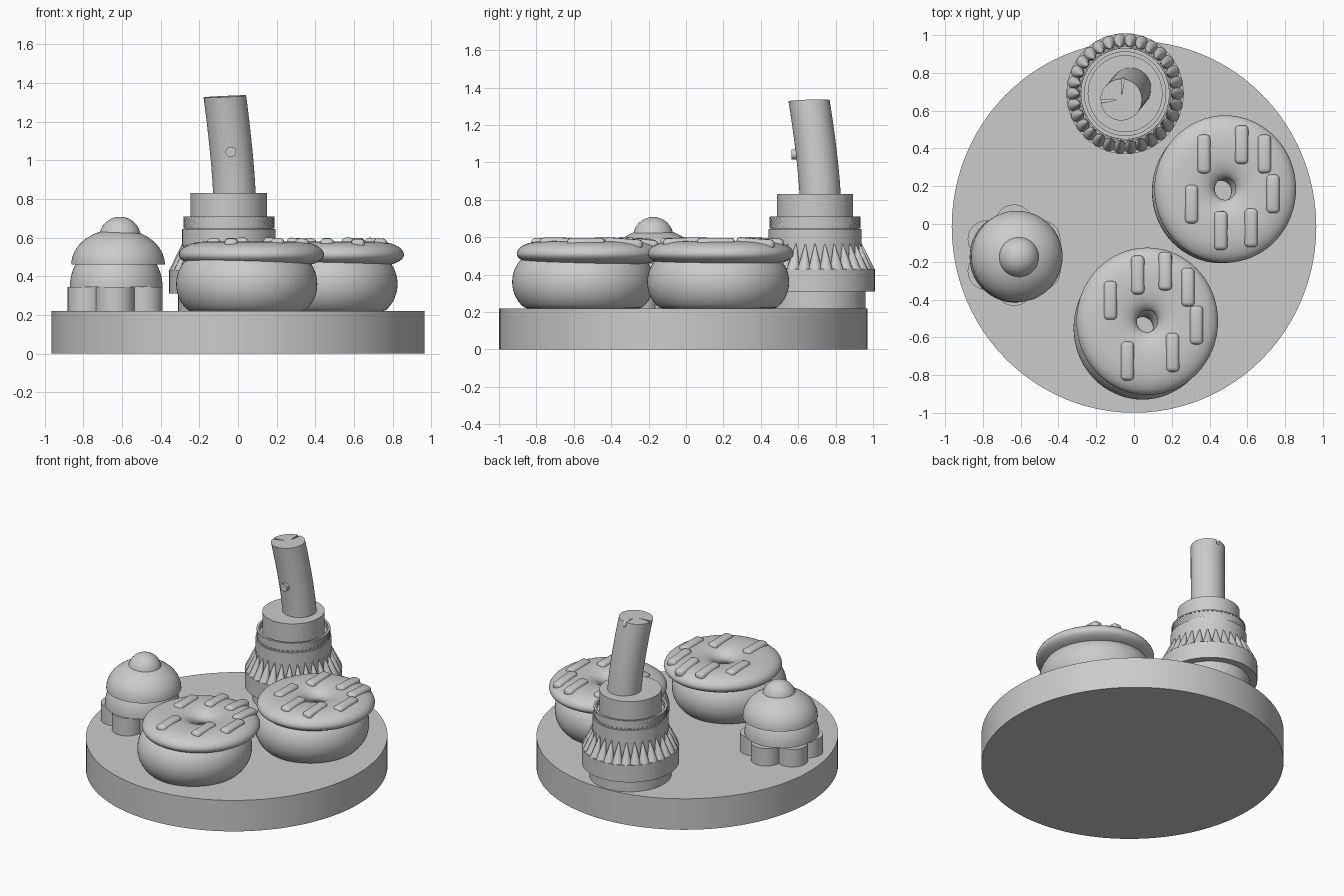
import bpy
import bmesh
from math import sin, cos, pi, radians, sqrt
from mathutils import Matrix, Vector

if "Cube" in bpy.data.objects:
    bpy.data.objects.remove(bpy.data.objects["Cube"], do_unlink=True)

grey = bpy.data.materials.new("plain_grey")
grey.use_nodes = True
grey.diffuse_color = (0.6, 0.6, 0.6, 1)
grey.node_tree.nodes["Principled BSDF"].inputs["Base Color"].default_value = (0.6, 0.6, 0.6, 1)


def finish(name, bm, loc=(0, 0, 0), scale=(1, 1, 1), angle=35):
    bmesh.ops.remove_doubles(bm, verts=bm.verts, dist=1e-5)
    bmesh.ops.recalc_face_normals(bm, faces=bm.faces)
    mesh = bpy.data.meshes.new(name)
    bm.to_mesh(mesh)
    bm.free()
    mesh.materials.append(grey)
    ob = bpy.data.objects.new(name, mesh)
    bpy.context.collection.objects.link(ob)
    ob.location, ob.scale = loc, scale
    bpy.ops.object.select_all(action='DESELECT')
    ob.select_set(True)
    bpy.context.view_layer.objects.active = ob
    bpy.ops.object.shade_smooth_by_angle(angle=radians(angle))
    return ob


def lathe(name, profile, loc, scale=(1, 1, 1), seg=64, closed=False, shift=None):
    """Revolve (radius, z) points about z; open profiles start and end on the axis."""
    bm = bmesh.new()
    rings = []
    for r, z in profile:
        ring = []
        for i in range(seg):
            p = Vector((r * cos(2 * pi * i / seg), r * sin(2 * pi * i / seg), z))
            ring.append(bm.verts.new(shift(p) if shift else p))
        rings.append(ring)
    pairs = list(zip(rings, rings[1:])) + ([(rings[-1], rings[0])] if closed else [])
    for a, b in pairs:
        for i in range(seg):
            j = (i + 1) % seg
            bm.faces.new((a[i], a[j], b[j], b[i]))
    return finish(name, bm, loc, scale)


def cylinder(name, r, z0, z1, loc, scale=(1, 1, 1), seg=64):
    return lathe(name, [(0, z0), (r, z0), (r, z1), (0, z1)], loc, scale, seg)


def dome(name, r, height, z, loc):
    arc = [(r * cos(pi / 2 * i / 16), z + height * sin(pi / 2 * i / 16)) for i in range(17)]
    return lathe(name, [(0, z)] + arc, loc)


# Plate
cylinder("plate", 0.965, 0, 0.22, (0, -0.015, 0), (1, 1.02, 1), 96)


# Doughnuts: dough ring with a flat base, icing ring and sprinkles
def icing_top(r):
    t = (r - 0.215) / 0.16
    return 0.51 + 0.07 * sqrt(max(0.0, 1 - abs(t) ** 2.4))


def doughnut(name, body, icing, sprinkles):
    dough = []
    for i in range(48):
        a = 2 * pi * i / 48
        dough.append((0.21 + 0.155 * cos(a), max(0.22, 0.36 + 0.17 * sin(a))))
    lathe(name + "_dough", dough, (*body, 0), (1, 1.04, 1), closed=True)
    glaze = []
    for i in range(48):
        a = 2 * pi * i / 48
        c = cos(a)
        r = 0.215 + 0.16 * c
        glaze.append((r, icing_top(r) if sin(a) >= 0 else 0.51 + 0.06 * sin(a)))
    lathe(name + "_icing", glaze, (*icing, 0), (1, 1.04, 1), closed=True)
    for k, (x, y) in enumerate(sprinkles):
        r = sqrt((x - icing[0]) ** 2 + (y - icing[1]) ** 2)
        bm = bmesh.new()
        bmesh.ops.create_cube(bm, size=1, matrix=Matrix.Diagonal((0.07, 0.205, 0.06, 1)))
        bmesh.ops.bevel(bm, geom=bm.edges[:], offset=0.022, segments=3,
                        profile=0.5, affect='EDGES')
        ob = finish(f"{name}_sprinkle_{k + 1}", bm, (x, y, icing_top(r) - 0.013))
        # lean with the slope of the icing
        slope = (icing_top(r + 0.03) - icing_top(r - 0.03)) / 0.06
        ob.rotation_euler[0] = 0.7 * slope * (y - icing[1]) / r
        ob.rotation_euler[1] = -0.7 * slope * (x - icing[0]) / r


doughnut("front_doughnut", (0.045, -0.55), (0.07, -0.515),
         [(-0.125, -0.405), (0.02, -0.27), (0.165, -0.25), (0.285, -0.335),
          (0.33, -0.535), (0.205, -0.68), (-0.035, -0.725)])
doughnut("left_doughnut", (0.46, 0.172), (0.483, 0.185),
         [(0.37, 0.37), (0.57, 0.42), (0.69, 0.37), (0.735, 0.16),
          (0.62, -0.02), (0.46, -0.035), (0.305, 0.105)])

# Cupcake: scalloped base, two domes and a ball
cake = (-0.635, -0.165)
for k in range(6):
    a = pi / 2 + k * pi / 3
    cylinder(f"cupcake_base_lobe_{k + 1}", 0.1, 0.22, 0.345,
             (cake[0] + 0.168 * cos(a), cake[1] + 0.168 * sin(a), 0), seg=40)
cylinder("cupcake_base_core", 0.15, 0.22, 0.344, (*cake, 0))
dome("cupcake_lower_dome", 0.24, 0.24, 0.345, (-0.63, -0.175, 0))
dome("cupcake_upper_dome", 0.242, 0.185, 0.46, (-0.62, -0.172, 0))
ball = [(0.108 * sin(pi * i / 24), -0.108 * cos(pi * i / 24)) for i in range(25)]
lathe("cupcake_ball", ball, (-0.61, -0.175, 0.6))

# Candle holder: stepped body with a grooved shoulder
holder = (-0.047, 0.69, 0)
oval = (1, 1.03, 1)
lathe("holder_body", [(0, 0.22), (0.262, 0.22), (0.262, 0.31), (0.31, 0.31), (0.31, 0.43),
                      (0.242, 0.43), (0.242, 0.645), (0.225, 0.645), (0.225, 0.705),
                      (0.215, 0.705), (0.215, 0.68), (0.198, 0.68), (0.198, 0.83),
                      (0, 0.83)], holder, oval, 80)

# Knurled collar
bm = bmesh.new()
rows, seg = 7, 100
grid = []
for j in range(rows):
    row = []
    for i in range(seg):
        r = 0.236 if (i + j) % 2 else 0.227
        a = 2 * pi * i / seg
        row.append(bm.verts.new((r * cos(a), r * sin(a), 0.65 + 0.058 * j / (rows - 1))))
    grid.append(row)
for a, b in zip(grid, grid[1:]):
    for i in range(seg):
        bm.faces.new((a[i], a[i - 1], b[i - 1], b[i]))
finish("holder_knurled_collar", bm, holder, oval, 10)
for z in (0.647, 0.702):
    lathe("holder_collar_rim", [(0.22, z), (0.235, z), (0.235, z + 0.008), (0.22, z + 0.008)],
          holder, oval, closed=True)

# Ring of inward-leaning spikes
bm = bmesh.new()
count = 30
for k in range(count):
    cone = bmesh.ops.create_cone(bm, cap_ends=True, segments=12, radius1=0.036,
                                 radius2=0.002, depth=0.14)["verts"]
    for v in cone:
        v.co.x += 0.276 - 0.034 * (v.co.z / 0.14 + 0.5)
        v.co.z += 0.495
    bmesh.ops.rotate(bm, verts=cone, cent=(0, 0, 0),
                     matrix=Matrix.Rotation(2 * pi * k / count, 3, 'Z'))
finish("holder_spikes", bm, holder, oval)


# Leaning, gently bent candle
def bend(p):
    t = (p.z - 0.8) / 0.53
    return Vector((p.x - 0.05 * t ** 1.4, p.y - 0.06 * t ** 1.4,
                   p.z + max(0, t) * (0.05 * p.x + 0.03 * p.y)))


side = [(0.11, 0.8 + 0.53 * i / 14) for i in range(15)]
candle = lathe("candle", [(0, 0.8)] + side + [(0, 1.33)], (-0.018, 0.718, 0), seg=48, shift=bend)

# Two narrow wedge cuts in the candle top
bm = bmesh.new()
for a in (radians(85), radians(185)):
    ring = [Vector((0.02, 0, 0)), Vector((0.14, -0.011, 0)), Vector((0.14, 0.011, 0))]
    low, high = [[bm.verts.new(Matrix.Rotation(a, 3, 'Z') @ p + Vector((0, 0, z))) for p in ring]
                 for z in (1.3, 1.4)]
    bm.faces.new(low)
    bm.faces.new(high)
    for i in range(3):
        bm.faces.new((low[i - 1], low[i], high[i], high[i - 1]))
cutter = finish("candle_cutter", bm, (-0.068, 0.658, 0))
cutter.hide_render = True
cutter.hide_viewport = True
cut = candle.modifiers.new("wedge_cuts", 'BOOLEAN')
cut.operation = 'DIFFERENCE'
cut.solver = 'EXACT'
cut.object = cutter

# Small peg on the candle front
peg = cylinder("candle_peg", 0.027, 0, 0.06, (-0.037, 0.625, 1.043), seg=24)
peg.rotation_euler[0] = pi / 2
